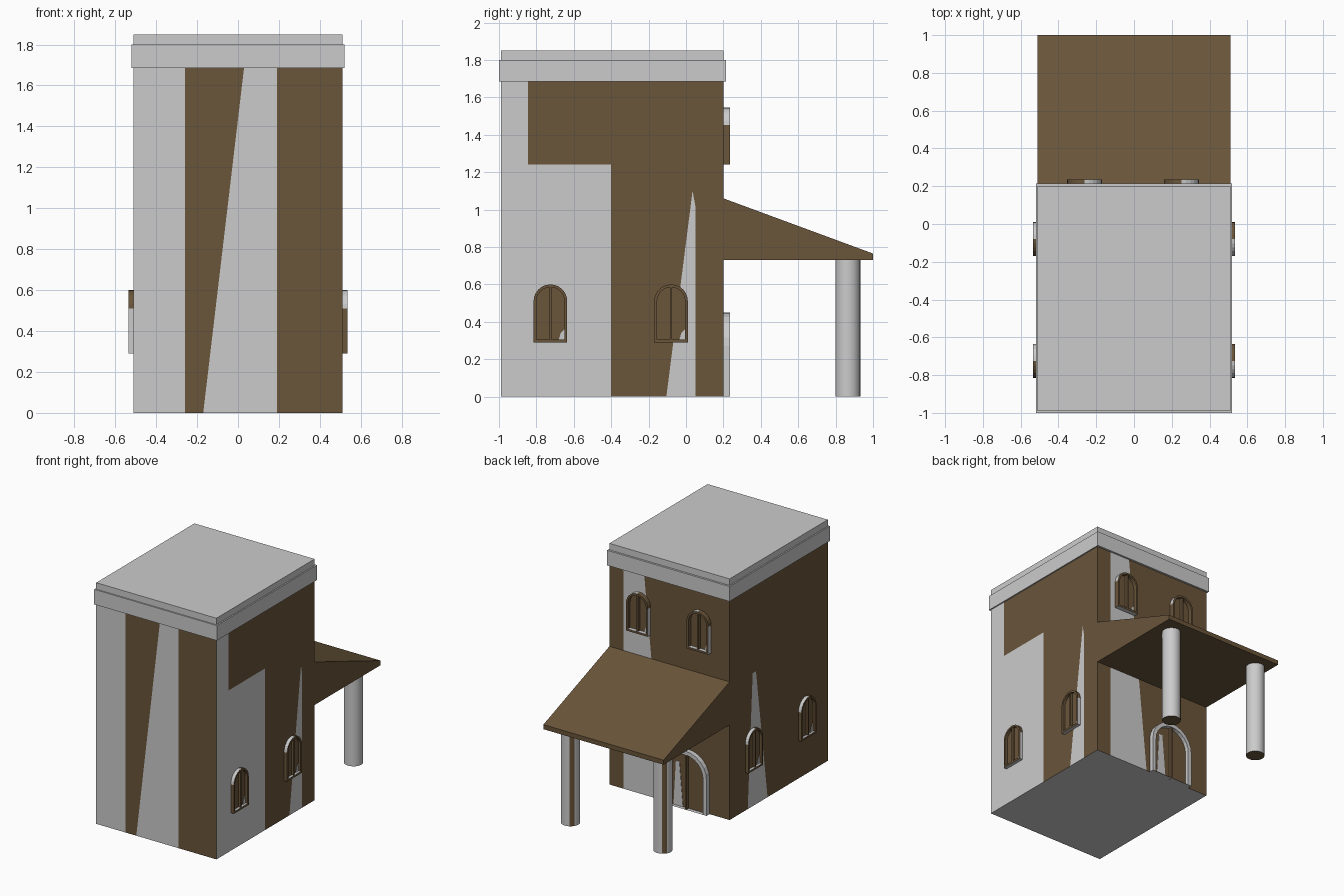
import bpy, bmesh, math
from mathutils import Vector, Matrix

if "Cube" in bpy.data.objects:
    bpy.data.objects.remove(bpy.data.objects["Cube"])


def material(name, rgb):
    m = bpy.data.materials.new(name)
    m.diffuse_color = (*rgb, 1)
    m.use_nodes = True
    m.node_tree.nodes["Principled BSDF"].inputs["Base Color"].default_value = m.diffuse_color
    return m


GREY, BROWN = 0, 1
MATS = [material("pale grey", (0.6, 0.6, 0.6)),
        material("earth brown", (0.142, 0.09, 0.042))]


def make(name, bm, matrix=None):
    me = bpy.data.meshes.new(name)
    if matrix:
        bm.transform(matrix)
    bm.to_mesh(me)
    bm.free()
    for m in MATS:
        me.materials.append(m)
    ob = bpy.data.objects.new(name, me)
    bpy.context.collection.objects.link(ob)
    return ob


def add_box(bm, lo, hi, mat):
    lo, hi = Vector(lo), Vector(hi)
    size = hi - lo
    mx = Matrix.Translation((lo + hi) / 2) @ Matrix.Diagonal((*size, 1))
    vs = bmesh.ops.create_cube(bm, size=1, matrix=mx)["verts"]
    for f in {f for v in vs for f in v.link_faces}:
        f.material_index = mat


def add_prism(bm, pts, vec, mat):
    """Extrude a flat outline along vec."""
    face = bm.faces.new([bm.verts.new(p) for p in pts])
    out = bmesh.ops.extrude_face_region(bm, geom=[face], use_keep_orig=True)["geom"]
    top = [v for v in out if isinstance(v, bmesh.types.BMVert)]
    bmesh.ops.translate(bm, verts=top, vec=vec)
    faces = list({f for v in top for f in v.link_faces} | {face})
    bmesh.ops.recalc_face_normals(bm, faces=faces)
    for f in faces:
        f.material_index = mat


# Tower body, with colour patches cut into its walls
X, Y0, Y1, H = 0.51, -0.99, 0.20, 1.69
body = bmesh.new()
add_box(body, (-X, Y0, 0), (X, Y1, H), GREY)


def patch(normal, outline, mat):
    """Cut a convex outline (horizontal, z) into one wall and colour the inside."""
    n = Vector(normal)
    pts = []
    for a, z in outline:
        pts.append(Vector((n.x * X, a, z)) if n.x else Vector((a, Y1 if n.y > 0 else Y0, z)))
    mid = sum(pts, Vector()) / len(pts)
    planes = []
    for p, q in zip(pts, pts[1:] + pts[:1]):
        d = n.cross(q - p).normalized()
        planes.append((p, d if d.dot(mid - p) > 0 else -d))
    wall = lambda: [f for f in body.faces if f.normal.dot(n) > 0.9]
    body.normal_update()
    for p, d in planes:
        fs = wall()
        geom = fs + list({e for f in fs for e in f.edges}) + list({v for f in fs for v in f.verts})
        bmesh.ops.bisect_plane(body, geom=geom, dist=1e-5, plane_co=p, plane_no=d)
        body.normal_update()
    for f in wall():
        c = f.calc_center_median()
        if all((c - p).dot(d) > 0 for p, d in planes):
            f.material_index = mat


def rect(a, b, z0, z1):
    return [(a, z0), (b, z0), (b, z1), (a, z1)]


FRONT, BACK, RIGHT, LEFT = (0, -1, 0), (0, 1, 0), (1, 0, 0), (-1, 0, 0)
patch(FRONT, [(-0.26, 0), (-0.17, 0), (0.03, H), (-0.26, H)], BROWN)
patch(FRONT, rect(0.19, X, 0, H), BROWN)
patch(RIGHT, rect(-0.845, Y1, 1.24, H), BROWN)
patch(RIGHT, rect(-0.40, Y1, 0, 1.24), BROWN)
patch(RIGHT, [(-0.105, 0), (0.05, 0), (0.05, 1.02), (0.035, 1.10)], GREY)
patch(LEFT, rect(Y0, Y1, 0, H), BROWN)
patch(LEFT, [(-0.26, 0), (-0.02, 0), (-0.08, 1.02), (-0.12, 1.02)], GREY)
patch(BACK, rect(-X, X, 0, H), BROWN)
patch(BACK, [(0.05, 0), (0.39, 0), (0.39, H), (0.215, H)], GREY)
make("tower_body", body)

# Cornice band and roof cap
bm = bmesh.new()
add_box(bm, (-0.52, -1.0, 1.685), (0.52, 0.215, 1.80), GREY)
make("cornice", bm)
bm = bmesh.new()
add_box(bm, (-X, Y0, 1.79), (X, Y1, 1.85), GREY)
make("roof_cap", bm)

# Sloping porch roof
bm = bmesh.new()
add_prism(bm, [(-X, y, z) for y, z in ((0.2, 0.73), (1.0, 0.73), (1.0, 0.765), (0.2, 1.06))],
          (2 * X, 0, 0), BROWN)
make("porch_roof", bm)

# Porch pillars, with painted strips on the outer left side
for side, x in (("left", -0.41), ("right", 0.375)):
    bm = bmesh.new()
    bmesh.ops.create_cone(bm, cap_ends=True, segments=24, radius1=0.067, radius2=0.067, depth=0.735,
                          matrix=Matrix.Translation((x, 0.865, 0.3675)))
    bm.normal_update()
    for f in bm.faces:
        c = f.calc_center_median()
        ang = math.degrees(math.atan2(c.y - 0.865, c.x - x)) % 360
        flat = abs(f.normal.z) > 0.5
        f.material_index = BROWN if flat or 115 < ang < 150 else GREY
        f.smooth = not flat
    make(side + "_pillar", bm)


# Arched openings: local x is right, y is up, z is out of the wall
def arch(hw, bottom, top, depth, n=12):
    pts = [(-hw, bottom), (hw, bottom)]
    for i in range(n + 1):
        a = math.pi * i / n
        pts.append((hw * math.cos(a), top - hw + hw * math.sin(a)))
    return [Vector((u, v, depth)) for u, v in pts]


def opening(name, wall, pos, hw, h, border, depth, is_door=False):
    bm = bmesh.new()
    inner = (hw - border, 0 if is_door else border, h - border)
    pane_z = 0.006
    loops = [arch(hw, 0, h, 0), arch(hw, 0, h, depth), arch(*inner, depth), arch(*inner, pane_z)]
    rings = [[bm.verts.new(p) for p in loop] for loop in loops]
    for k in range(3):
        for i in range(len(rings[k])):
            j = (i + 1) % len(rings[k])
            if is_door and i == 0 and k == 1:
                continue        # the door frame has no sill
            f = bm.faces.new((rings[k][i], rings[k][j], rings[k + 1][j], rings[k + 1][i]))
            c = f.calc_center_median()
            if k == 0:          # outer rim: upper left and lower right are grey
                grey = (c.x < 0) == (c.y > h - hw)
            else:               # inner rim: grey sill
                grey = k == 2 and i == 0
            f.material_index = GREY if grey or is_door else BROWN
    bm.faces.new(rings[3]).material_index = BROWN
    # centre bar and painted grey mark on the pane
    add_box(bm, (-0.006, inner[1], 0), (0.006, h - border, depth * 0.85), BROWN)
    if is_door:
        mark = [(-0.12, 0), (-0.04, 0), (-0.07, 0.34), (-0.10, 0.34)]
    else:
        mark = [(0.045, border), (inner[0], border), (inner[0], 0.07), (0.055, 0.05)]
    add_prism(bm, [(u, v, pane_z) for u, v in mark], (0, 0, 0.003), GREY)
    out = Vector(wall)
    up = Vector((0, 0, 1))
    right = up.cross(out)
    mx = Matrix((right, up, out)).transposed().to_4x4()
    make(name, bm, Matrix.Translation(pos) @ mx)


# Side windows, upper back windows and the back door
for side, wall, s in (("right", RIGHT, 1), ("left", LEFT, -1)):
    for place, y in (("front", -0.725), ("rear", -0.08)):
        opening(f"{side}_{place}_window", wall, (s * X, y, 0.29), 0.09, 0.31, 0.015, 0.026)
for side, x in (("left", -0.262), ("right", 0.252)):
    opening(f"back_{side}_window", BACK, (x, Y1, 1.24), 0.092, 0.305, 0.015, 0.036)
opening("back_door", BACK, (-0.16, Y1, 0), 0.18, 0.45, 0.03, 0.036, True)
